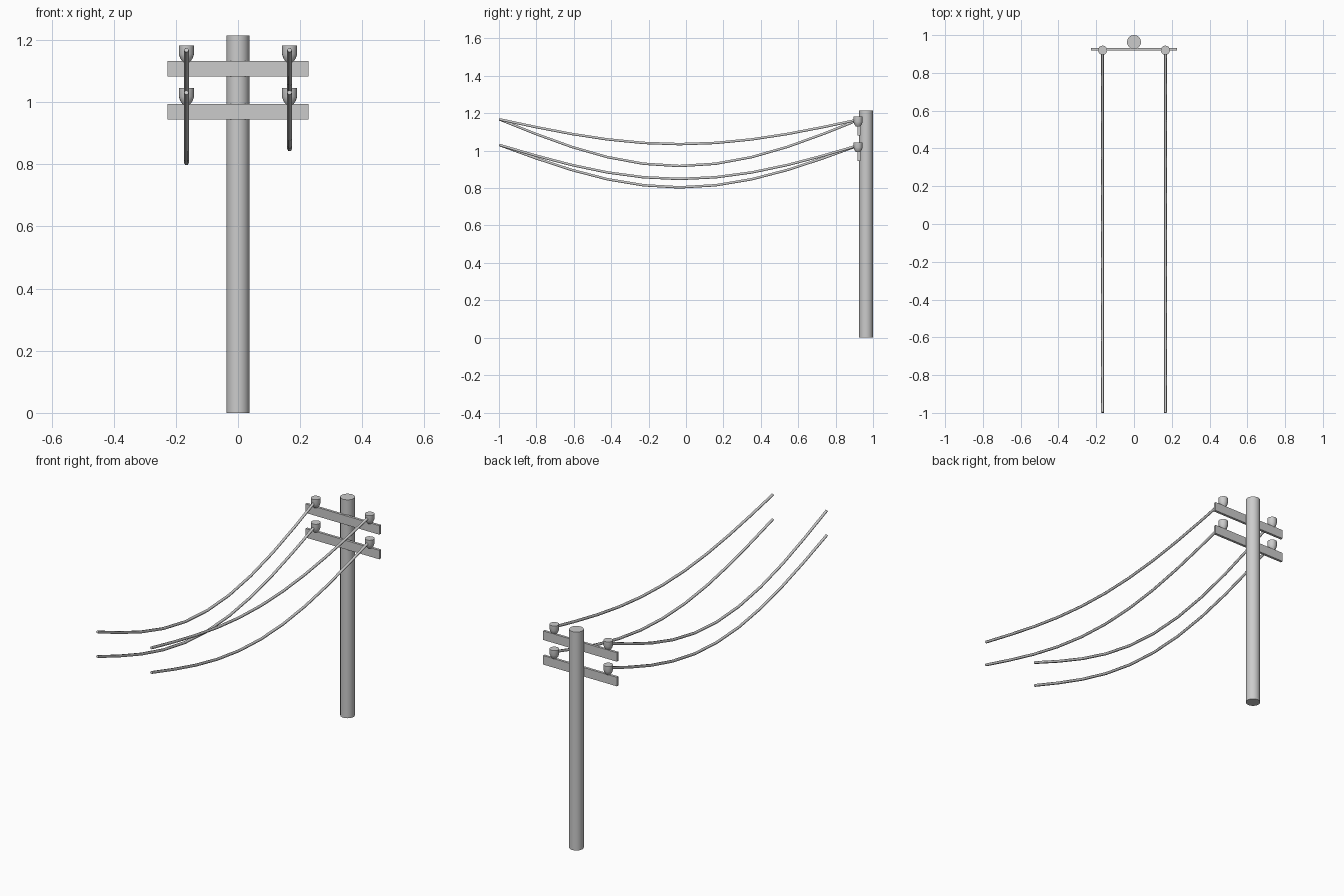
import bpy, bmesh, math
from mathutils import Matrix

if "Cube" in bpy.data.objects:
    bpy.data.objects.remove(bpy.data.objects["Cube"])


def lathe(name, profile, loc, sides):
    """Closed solid of revolution from (radius, z) rings."""
    bm = bmesh.new()
    rings = [[bm.verts.new((r * math.cos(2 * math.pi * i / sides),
                            r * math.sin(2 * math.pi * i / sides), z))
              for i in range(sides)] for r, z in profile]
    for a, b in zip(rings, rings[1:]):
        for i in range(sides):
            j = (i + 1) % sides
            bm.faces.new((a[i], a[j], b[j], b[i]))
    bm.faces.new(rings[0][::-1])
    bm.faces.new(rings[-1])
    return finish(name, bm, loc)


def box(name, size, loc):
    bm = bmesh.new()
    bmesh.ops.create_cube(bm, size=1, matrix=Matrix.Diagonal((*size, 1)))
    return finish(name, bm, loc)


def finish(name, bm, loc):
    me = bpy.data.meshes.new(name)
    bm.to_mesh(me)
    bm.free()
    ob = bpy.data.objects.new(name, me)
    ob.location = loc
    bpy.context.collection.objects.link(ob)
    bpy.context.view_layer.objects.active = ob
    for o in bpy.context.selected_objects:
        o.select_set(False)
    ob.select_set(True)
    bpy.ops.object.shade_smooth_by_angle(angle=math.radians(35))
    return ob


def wire(name, x, z, sag, y0=-0.999, y1=0.93, n=10):
    """Sagging cable swept along a shallow arc."""
    cu = bpy.data.curves.new(name, 'CURVE')
    cu.dimensions = '3D'
    cu.bevel_depth = 0.0075
    cu.bevel_resolution = 1
    cu.use_fill_caps = True
    sp = cu.splines.new('POLY')
    sp.points.add(n)
    for i, p in enumerate(sp.points):
        t = i / n
        p.co = (x, y0 + (y1 - y0) * t, z - sag * math.sin(math.pi * t), 1)
    bpy.context.collection.objects.link(bpy.data.objects.new(name, cu))


# Pole
lathe("pole", [(0.037, 0), (0.037, 1.215)], (0, 0.963, 0), 24)

# Two levels: crossarm, pair of insulators, pair of wires
levels = [("lower", 0.97, {-1: 0.227, 1: 0.182}),
          ("upper", 1.107, {-1: 0.25, 1: 0.133})]
cup = [(0.012, -0.002), (0.02, 0.009), (0.0245, 0.023), (0.0245, 0.05)]
for level, z, sags in levels:
    box(f"{level}_crossarm", (0.454, 0.014, 0.05), (0, 0.925, z))
    for side, sag in sags.items():
        tag = f"{level}_{'left' if side < 0 else 'right'}"
        x = side * 0.166
        lathe(f"{tag}_insulator", cup, (x, 0.92, z + 0.025), 16)
        wire(f"{tag}_wire", x, z + 0.061, sag)
